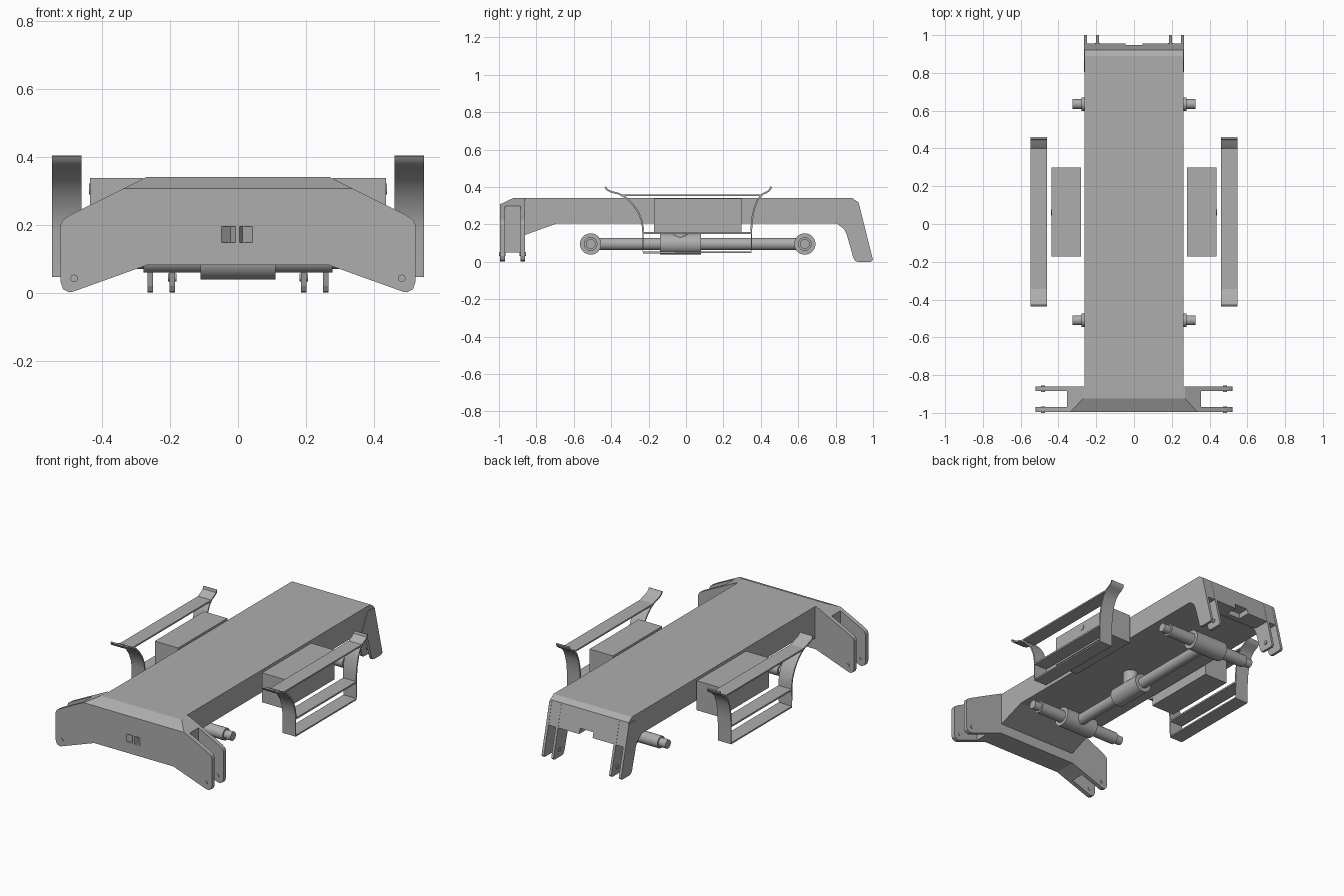
import bpy, bmesh, math
from mathutils import Vector

cube = bpy.data.objects.get("Cube")
if cube:
    bpy.data.objects.remove(cube, do_unlink=True)

grey = bpy.data.materials.new("plain grey")
grey.use_nodes = True
COLOUR = (0.42, 0.42, 0.42, 1)
grey.diffuse_color = COLOUR
grey.node_tree.nodes["Principled BSDF"].inputs["Base Color"].default_value = COLOUR


def finish(name, bm, smooth=False):
    bmesh.ops.recalc_face_normals(bm, faces=bm.faces[:])
    mesh = bpy.data.meshes.new(name)
    bm.to_mesh(mesh)
    bm.free()
    obj = bpy.data.objects.new(name, mesh)
    bpy.context.collection.objects.link(obj)
    mesh.materials.append(grey)
    if smooth:
        bpy.ops.object.select_all(action='DESELECT')
        obj.select_set(True)
        bpy.context.view_layer.objects.active = obj
        bpy.ops.object.shade_smooth_by_angle(angle=math.radians(35))
    return obj


def prism(name, pts, axis, a, b, smooth=False, cut=None):
    """Extrude a 2D outline: axis x takes (y, z), axis y takes (x, z), axis z takes (x, y)."""
    place = {'x': lambda p, d: (d, p[0], p[1]),
             'y': lambda p, d: (p[0], d, p[1]),
             'z': lambda p, d: (p[0], p[1], d)}[axis]
    bm = bmesh.new()
    face = bm.faces.new([bm.verts.new(place(p, a)) for p in pts])
    ext = bmesh.ops.extrude_face_region(bm, geom=[face])
    verts = [v for v in ext['geom'] if isinstance(v, bmesh.types.BMVert)]
    bmesh.ops.translate(bm, verts=verts, vec=Vector(place((0, 0), b - a)))
    for co, no in cut or []:
        geom = bm.verts[:] + bm.edges[:] + bm.faces[:]
        res = bmesh.ops.bisect_plane(bm, geom=geom, plane_co=co, plane_no=no, clear_outer=True)
        edges = [e for e in res['geom_cut'] if isinstance(e, bmesh.types.BMEdge)]
        if edges:
            bmesh.ops.edgeloop_fill(bm, edges=edges)
    return finish(name, bm, smooth)


def box(name, x, y, z):
    return prism(name, [(x[0], y[0]), (x[1], y[0]), (x[1], y[1]), (x[0], y[1])], 'z', *z)


def rod(name, axis, centre, r, a, b, n=32):
    pts = [(centre[0] + r * math.cos(2 * math.pi * i / n),
            centre[1] + r * math.sin(2 * math.pi * i / n)) for i in range(n)]
    return prism(name, pts, axis, a, b, True)


def carve(target, cutter):
    mod = target.modifiers.new("cut", 'BOOLEAN')
    mod.operation = 'DIFFERENCE'
    mod.solver = 'EXACT'
    mod.object = cutter
    cutter.hide_render = True
    cutter.hide_set(True)
    cutter.display_type = 'WIRE'


def ribbon(name, path, x0, x1, t):
    """Thin bent strip following a (y, z) path."""
    vs = [Vector(p) for p in path]
    left, right = [], []
    for i, p in enumerate(vs):
        d = (vs[min(i + 1, len(vs) - 1)] - vs[max(i - 1, 0)]).normalized()
        n = Vector((-d.y, d.x)) * t / 2
        left.append(p + n)
        right.append(p - n)
    return prism(name, left + right[::-1], 'x', x0, x1, True)


# Main beam with the sloped rear wall
beam = prism("main_beam", [
    (-0.92, 0.34), (0.89, 0.34), (0.922, 0.318), (0.956, 0.18), (0.856, 0.18),
    (0.845, 0.185), (0.805, 0.205), (-0.69, 0.205), (-0.87, 0.14), (-0.92, 0.14)],
    'x', -0.262, 0.262)
carve(beam, box("rear_notch_cutter", (-0.045, 0.045), (0.88, 1.05), (0.1, 0.212)))

# Front crosshead: two plates around a shorter core, chamfered along the top front
half = [(0.27, 0.34), (0.495, 0.228), (0.515, 0.215), (0.522, 0.2), (0.522, 0.03),
        (0.515, 0.01), (0.498, 0.001), (0.485, 0.003), (0.265, 0.082)]
outline = half + [(-x, z) for x, z in reversed(half)]
chamfer = [((0, -0.995, 0.307), (0, -0.033, 0.07))]
core_cut = chamfer + [((0.355, 0, 0), (1, 0, 0)), ((-0.355, 0, 0), (-1, 0, 0))]
front_plate = prism("crosshead_front_plate", outline, 'y', -0.995, -0.968, cut=chamfer)
prism("crosshead_core", outline, 'y', -0.968, -0.885, cut=core_cut)
prism("crosshead_rear_plate", outline, 'y', -0.885, -0.86)

# Pair of V-shaped pockets in the front plate
for i, (x0, tip, x1) in enumerate([(-0.049, -0.022, -0.008), (0.004, 0.013, 0.043)]):
    carve(front_plate, prism(f"pocket_cutter_{i}", [(x0, -1.0), (x0, -0.995), (tip, -0.972),
                             (x1, -0.995), (x1, -1.0)], 'z', 0.148, 0.195))

# Rear fork outline, used for inner and outer prongs
prong = [(0.805, 0.205), (0.845, 0.175), (0.858, 0.15), (0.895, 0.02), (0.905, 0.004),
         (0.92, 0.0), (0.99, 0.0), (1.0, 0.01), (0.925, 0.31), (0.86, 0.31)]

# Central driveshaft
AXLE_Z = 0.095
rod("driveshaft", 'y', (0, AXLE_Z), 0.033, -0.51, 0.635)
rod("driveshaft_sleeve", 'y', (0, AXLE_Z), 0.056, -0.14, 0.08)
rod("sleeve_mount", 'z', (0, -0.03), 0.043, AXLE_Z, 0.206)
for end, y in (("front", -0.51), ("rear", 0.635)):
    rod(f"{end}_axle_hub", 'x', (y, AXLE_Z), 0.057, -0.11, 0.11)
    rod(f"{end}_axle_arm", 'x', (y, AXLE_Z), 0.036, -0.278, 0.278)
    rod(f"{end}_axle_tip", 'x', (y, AXLE_Z), 0.026, -0.325, 0.325)

# Step guard path, from front lip down, along and up to the rear lip
guard_path = [(-0.432, 0.402), (-0.425, 0.388), (-0.405, 0.376), (-0.36, 0.364),
              (-0.32, 0.342), (-0.285, 0.308), (-0.255, 0.265), (-0.237, 0.22),
              (-0.23, 0.18), (-0.23, 0.05), (0.35, 0.05), (0.35, 0.19), (0.356, 0.245),
              (0.368, 0.295), (0.385, 0.335), (0.41, 0.362), (0.435, 0.374),
              (0.45, 0.386), (0.455, 0.402)]

for side, s in (("left", 1), ("right", -1)):
    # Rear fork prongs with pin bosses
    for part, a, b in (("outer", 0.25, 0.266), ("inner", 0.186, 0.201)):
        prism(f"{side}_{part}_prong", prong, 'x', s * a, s * b)
    rod(f"{side}_prong_pin", 'x', (0.945, 0.045), 0.012, s * 0.181, s * 0.206, 16)
    # Crosshead arm pins
    for k, (a, b) in enumerate([(-1.0, -0.965), (-0.89, -0.855)]):
        rod(f"{side}_arm_pin_{k}", 'y', (s * 0.482, 0.042), 0.011, a, b, 16)
    # Side tank with a round cap
    box(f"{side}_tank", sorted((s * 0.28, s * 0.436)), (-0.172, 0.298), (0.16, 0.338))
    rod(f"{side}_tank_cap", 'x', (0.06, 0.305), 0.016, s * 0.43, s * 0.439, 20)
    # Step guard with its shelves
    xs = sorted((s * 0.46, s * 0.548))
    ribbon(f"{side}_step_guard", guard_path, *xs, 0.009)
    box(f"{side}_guard_top_shelf", xs, (-0.345, 0.4), (0.352, 0.361))
    box(f"{side}_guard_middle_shelf", xs, (-0.23, 0.35), (0.148, 0.158))
